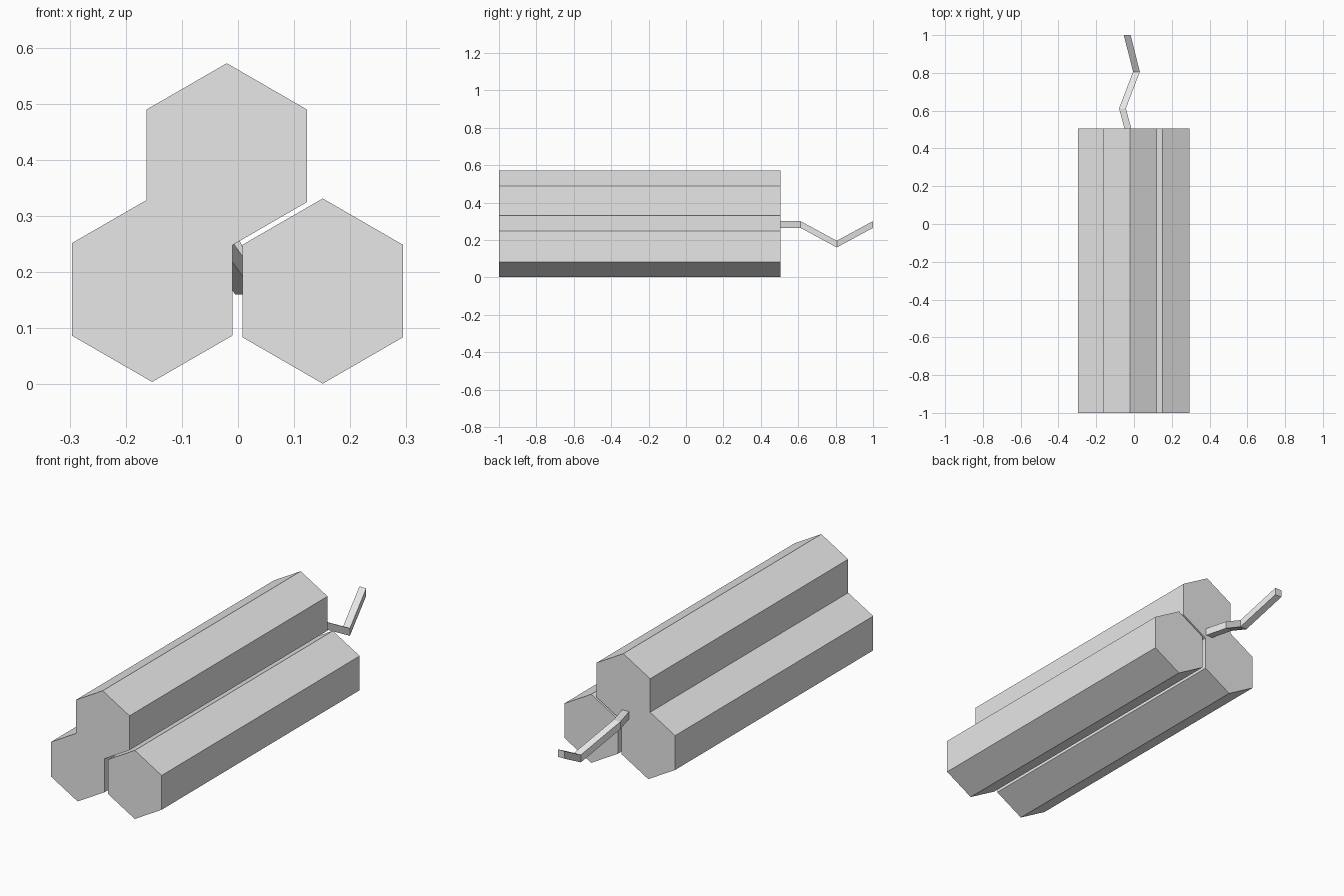
import bpy, bmesh, math

cube = bpy.data.objects.get("Cube")
if cube:
    bpy.data.objects.remove(cube, do_unlink=True)

FRONT, BACK, RADIUS = -1.0, 0.505, 0.165

grey = bpy.data.materials.new("light grey")
grey.use_nodes = True
colour = (0.8, 0.8, 0.8, 1)
grey.diffuse_color = colour
for node in grey.node_tree.nodes:
    if node.type == 'BSDF_PRINCIPLED':
        node.inputs["Base Color"].default_value = colour


def loft(name, sections):
    """Skin a closed flat-shaded solid through matching loops of points."""
    bm = bmesh.new()
    rings = [[bm.verts.new(p) for p in s] for s in sections]
    n = len(rings[0])
    for a, b in zip(rings, rings[1:]):
        for i in range(n):
            j = (i + 1) % n
            bm.faces.new((a[i], a[j], b[j], b[i]))
    bm.faces.new(rings[0])
    bm.faces.new(rings[-1])
    bmesh.ops.recalc_face_normals(bm, faces=bm.faces)
    mesh = bpy.data.meshes.new(name)
    bm.to_mesh(mesh)
    bm.free()
    mesh.materials.append(grey)
    obj = bpy.data.objects.new(name, mesh)
    bpy.context.collection.objects.link(obj)
    return obj


def hexagon(x, y, z):
    angles = [math.radians(30 + 60 * i) for i in range(6)]
    return [(x + RADIUS * math.cos(a), y, z + RADIUS * math.sin(a)) for a in angles]


def square(x, y, z, h=0.018):
    return [(x - h, y, z - h), (x + h, y, z - h), (x + h, y, z + h), (x - h, y, z + h)]


# Three stacked six-sided sticks
for name, x, z in (("left_stick", 0.151, 0.166),
                   ("right_stick", -0.153, 0.169),
                   ("top_stick", -0.02, 0.407)):
    loft(name, [hexagon(x, FRONT, z), hexagon(x, BACK, z)])

# Zigzag fuse at the back
fuse_path = [(-0.031, 0.5, 0.283), (-0.061, 0.612, 0.283),
             (0.013, 0.806, 0.178), (-0.036, 1.0, 0.283)]
loft("fuse", [square(*p) for p in fuse_path])
